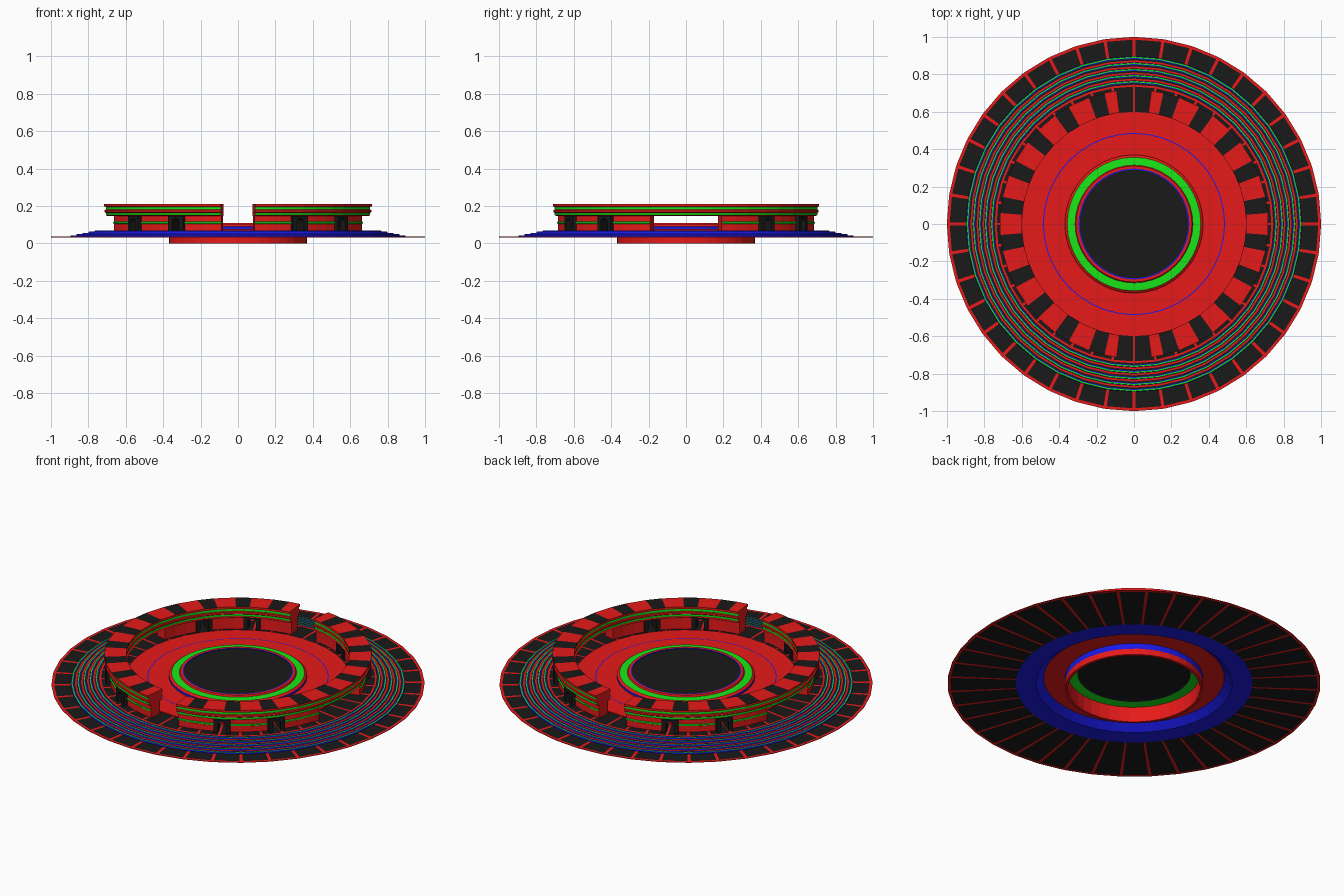
import bpy, bmesh, math
from math import sin, cos, pi, radians

if "Cube" in bpy.data.objects:
    bpy.data.objects.remove(bpy.data.objects["Cube"])

COLS = [("red", (0.8, 0.01, 0.01, 1)), ("green", (0.01, 0.8, 0.01, 1)),
        ("blue", (0.01, 0.01, 0.8, 1)), ("black", (0.01, 0.01, 0.01, 1))]
MATS = []
for n, c in COLS:
    m = bpy.data.materials.new(n)
    m.diffuse_color = c
    m.use_nodes = True
    m.node_tree.nodes["Principled BSDF"].inputs["Base Color"].default_value = m.diffuse_color
    MATS.append(m)
R, G, B, K = range(4)
N = 40
FULL = [i * 360 / N for i in range(N)]


def finish(name, bm):
    bmesh.ops.recalc_face_normals(bm, faces=bm.faces)
    me = bpy.data.meshes.new(name)
    bm.to_mesh(me)
    bm.free()
    for m in MATS:
        me.materials.append(m)
    ob = bpy.data.objects.new(name, me)
    bpy.context.collection.objects.link(ob)
    return ob


def lathe(name, prof, cols, angles=FULL, arc=False, color=None):
    """Revolve a closed (r, z) loop; cols[i] colours the side from point i to i+1."""
    bm = bmesh.new()
    rows = [[bm.verts.new((r * cos(radians(a)), r * sin(radians(a)), z)) for r, z in prof]
            for a in angles]
    n, k = len(prof), len(angles)
    for j in range(k - 1 if arc else k):
        p, q = rows[j], rows[(j + 1) % k]
        for i in range(n):
            f = bm.faces.new((p[i], p[(i + 1) % n], q[(i + 1) % n], q[i]))
            f.material_index = color(i, j) if color else cols[i]
    if arc:
        for row in (rows[0], rows[-1]):
            bm.faces.new(row).material_index = R
    return finish(name, bm)


def ticked(base):
    """Angles giving a narrow tick at each multiple of 9 degrees."""
    return sorted(a + d for a in FULL for d in (-base, base))


# Thin base plate: black with red radial ticks and a red rim
T = ticked(0.5)
plate = [(0.635, 0.033), (0.985, 0.033), (1.0, 0.033), (1.0, 0.036), (0.985, 0.036), (0.635, 0.036)]
lathe("base_plate", plate, None, T, color=lambda i, j: R if i in (1, 2, 3) or j % 2 == 0 else K)

# Stepped slope of coloured concentric bands
prof, cols = [(0.897, 0.036)], []
for s in range(5):
    r, z = 0.897 - s * 0.0325, 0.036 + s * 0.0068
    prof += [(r - 0.002, z + 0.0068), (r - 0.009, z + 0.0068), (r - 0.013, z + 0.0068),
             (r - 0.022, z + 0.0068), (r - 0.0325, z + 0.0068)]
    cols += [B, G, B, K, R]
prof += [(0.7345, 0.036)]
cols += [K, K]
lathe("stepped_slope", prof, cols)

# Black walkway beneath the raised ring, with red ticks
walk = [(0.6, 0.036), (0.736, 0.036), (0.736, 0.07), (0.6, 0.07)]
lathe("walkway", walk, None, T, color=lambda i, j: R if j % 2 == 0 else K)

# Inner deck with hollow underside
deck = [(0.635, 0.033), (0.527, 0.033), (0.485, 0.068), (0.37, 0.068), (0.37, 0.076),
        (0.482, 0.076), (0.487, 0.076), (0.6, 0.075), (0.6, 0.07), (0.635, 0.06)]
lathe("inner_deck", deck, [B, B, R, B, R, B, R, R, K, K])

# Hub: open collar below, green band and dark centre above
hub = [(0.355, 0.0), (0.37, 0.0), (0.37, 0.035), (0.37, 0.09), (0.357, 0.1), (0.315, 0.102),
       (0.31, 0.11), (0.296, 0.11), (0.29, 0.11), (0.29, 0.1), (0.305, 0.095), (0.355, 0.09)]
lathe("hub_collar", hub, [R, R, B, R, G, R, R, B, B, K, G, R])
bpy.ops.mesh.primitive_cylinder_add(vertices=N, radius=0.295, depth=0.006, location=(0, 0, 0.104))
disc = bpy.context.object
disc.name = "centre_disc"
disc.data.materials.append(MATS[K])

# Raised ring halves: banded sides, alternating red and black top tiles
ring = [(0.60, 0.147), (0.70, 0.147), (0.708, 0.151), (0.708, 0.163), (0.715, 0.168), (0.715, 0.178),
        (0.708, 0.181), (0.708, 0.195), (0.718, 0.198), (0.718, 0.21), (0.60, 0.21),
        (0.60, 0.198), (0.608, 0.195), (0.608, 0.181), (0.602, 0.178), (0.602, 0.168),
        (0.608, 0.163), (0.608, 0.151)]
rcols = [R, R, G, R, R, R, G, R, R, R, R, R, G, R, R, R, G, R]
tiles = [-82.6] + [8.2 * c + d for c in range(-9, 10, 2) for d in (-3.5, 3.5)] + [82.6]


def ring_color(i, j):
    return K if i == 9 and j % 2 else rcols[i]


# Arched black doorway through the wall
def doorway(name, ang):
    w, h, z0, z1 = 0.045, 0.022, 0.07, 0.148
    pts = [(-h, z0), (-w, z0), (-w, z1), (w, z1), (w, z0), (h, z0)]
    pts += [(h * cos(t * pi / 8), 0.113 + h * sin(t * pi / 8)) for t in range(9)]
    bm = bmesh.new()
    f = bm.faces.new([bm.verts.new((0.612, y, z)) for y, z in pts])
    ext = bmesh.ops.extrude_face_region(bm, geom=[f], use_keep_orig=True)
    bmesh.ops.translate(bm, vec=(0.1, 0, 0), verts=[v for v in ext["geom"]
                                                    if isinstance(v, bmesh.types.BMVert)])
    for f in bm.faces:
        f.material_index = K
    finish(name, bm).rotation_euler.z = radians(ang)


def arc(a, b):
    n = max(2, round((b - a) / 6))
    return [a + (b - a) * i / n for i in range(n + 1)]


# Supporting walls: red with a green band, broken by doorways and a wide side opening
wall = [(0.622, 0.07), (0.69, 0.07), (0.69, 0.105), (0.695, 0.108), (0.695, 0.114), (0.69, 0.117),
        (0.69, 0.148), (0.622, 0.148)]
for side, base in (("right", 0), ("left", 180)):
    lathe("raised_ring_" + side, ring, None, [a + base for a in tiles], True, ring_color)
    for end, s in (("back", 1), ("front", -1)):
        for i, (a, b) in enumerate(((16, 34.8), (41.2, 58.8), (65.2, 82.6))):
            lathe(f"wall_{side}_{end}_{i + 1}", wall, [R, R, G, G, G, R, R, R],
                  [base + s * t for t in arc(a, b)], True)
        for i, a in enumerate((38, 62)):
            doorway(f"doorway_{side}_{end}_{i + 1}", base + s * a)
